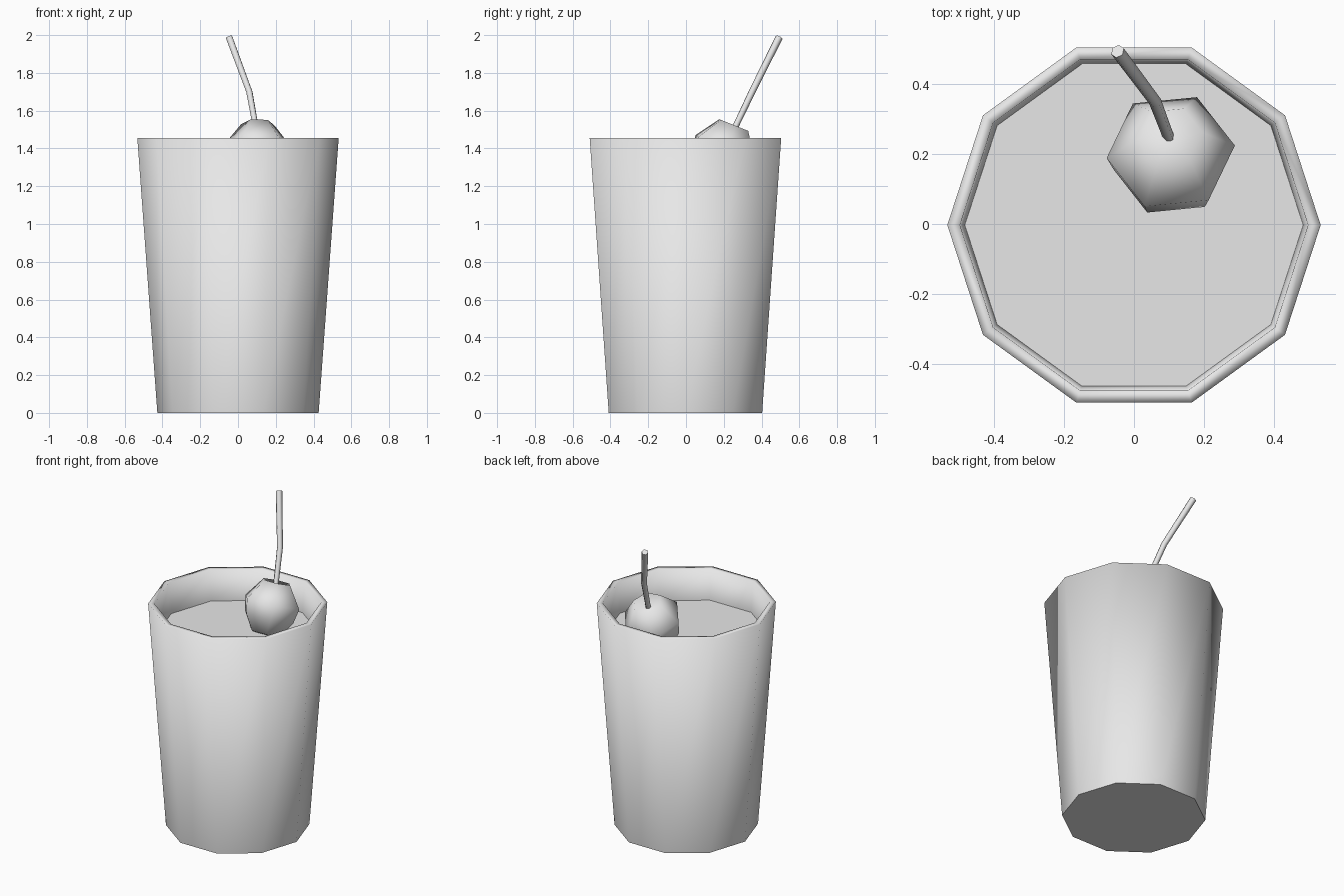
import bpy
import bmesh
from math import cos, sin, radians, tau
from mathutils import Matrix

if "Cube" in bpy.data.objects:
    bpy.data.objects.remove(bpy.data.objects["Cube"], do_unlink=True)

grey = bpy.data.materials.new("plain_grey")
grey.use_nodes = True
grey.diffuse_color = (0.8, 0.8, 0.8, 1)
grey.node_tree.nodes["Principled BSDF"].inputs["Base Color"].default_value = (0.8, 0.8, 0.8, 1)


def lathe(name, profile, sides, phase=0.0, flat_cap=False):
    """Spin a (radius, height) profile around z; zero radius closes at a pole."""
    bm = bmesh.new()
    rings = []
    for r, z in profile:
        if r == 0:
            rings.append([bm.verts.new((0, 0, z))] * sides)
        else:
            rings.append([bm.verts.new((r * cos(phase + tau * i / sides),
                                        r * sin(phase + tau * i / sides), z))
                          for i in range(sides)])
    for low, high in zip(rings, rings[1:]):
        for i in range(sides):
            j = (i + 1) % sides
            corners = list(dict.fromkeys((low[i], low[j], high[j], high[i])))
            bm.faces.new(corners)
    # Flat discs close any end that is not a pole
    if profile[0][0]:
        bm.faces.new(rings[0][::-1])
    if profile[-1][0]:
        bm.faces.new(rings[-1])
    for face in bm.faces:
        face.smooth = not (flat_cap and len(face.verts) == sides)
    bmesh.ops.recalc_face_normals(bm, faces=bm.faces)
    mesh = bpy.data.meshes.new(name)
    bm.to_mesh(mesh)
    bm.free()
    mesh.materials.append(grey)
    obj = bpy.data.objects.new(name, mesh)
    bpy.context.collection.objects.link(obj)
    return obj


# Ten-sided tapered cup with a thick rim and hollow inside
cup = lathe("cup", [(0.427, 0), (0.533, 1.455), (0.497, 1.455),
                    (0.483, 1.255), (0.395, 0.04)], 10, flat_cap=True)
cup.location.y = -0.003

# Drink surface
bpy.ops.mesh.primitive_circle_add(vertices=10, radius=0.483, fill_type='NGON',
                                  location=(0, -0.003, 1.255),
                                  rotation=(0, 0, radians(18)))
drink = bpy.context.object
drink.name = "drink_surface"
drink.data.materials.append(grey)
# Line the disc's corners up with the cup's corners
first = drink.data.vertices[0].co
drink.rotation_euler.z = -Matrix.Identity(2).col[0].angle_signed(first.xy) * -1

# Cherry: six-sided, dented at the top and tilted back
cherry = lathe("cherry", [(0, -0.18), (0.1, -0.155), (0.165, -0.06), (0.184, 0.03),
                          (0.09, 0.155), (0, 0.12)], 6, phase=radians(6))
cherry.location = (0.105, 0.195, 1.38)
cherry.rotation_euler.x = radians(-22)

# Bent stem
curve = bpy.data.curves.new("cherry_stem", 'CURVE')
curve.dimensions = '3D'
curve.bevel_depth = 0.02
curve.bevel_resolution = 1
curve.use_fill_caps = True
path = curve.splines.new('POLY')
points = [(0.1, 0.245, 1.48), (0.06, 0.35, 1.7), (-0.047, 0.493, 1.988)]
path.points.add(len(points) - 1)
for point, co, width in zip(path.points, points, (0.8, 0.9, 1)):
    point.co = (*co, 1)
    point.radius = width
curve.materials.append(grey)
stem = bpy.data.objects.new("cherry_stem", curve)
bpy.context.collection.objects.link(stem)
bpy.ops.object.select_all(action='DESELECT')
stem.select_set(True)
bpy.context.view_layer.objects.active = stem
bpy.ops.object.convert(target='MESH')
bpy.ops.object.shade_smooth_by_angle(angle=radians(65))
